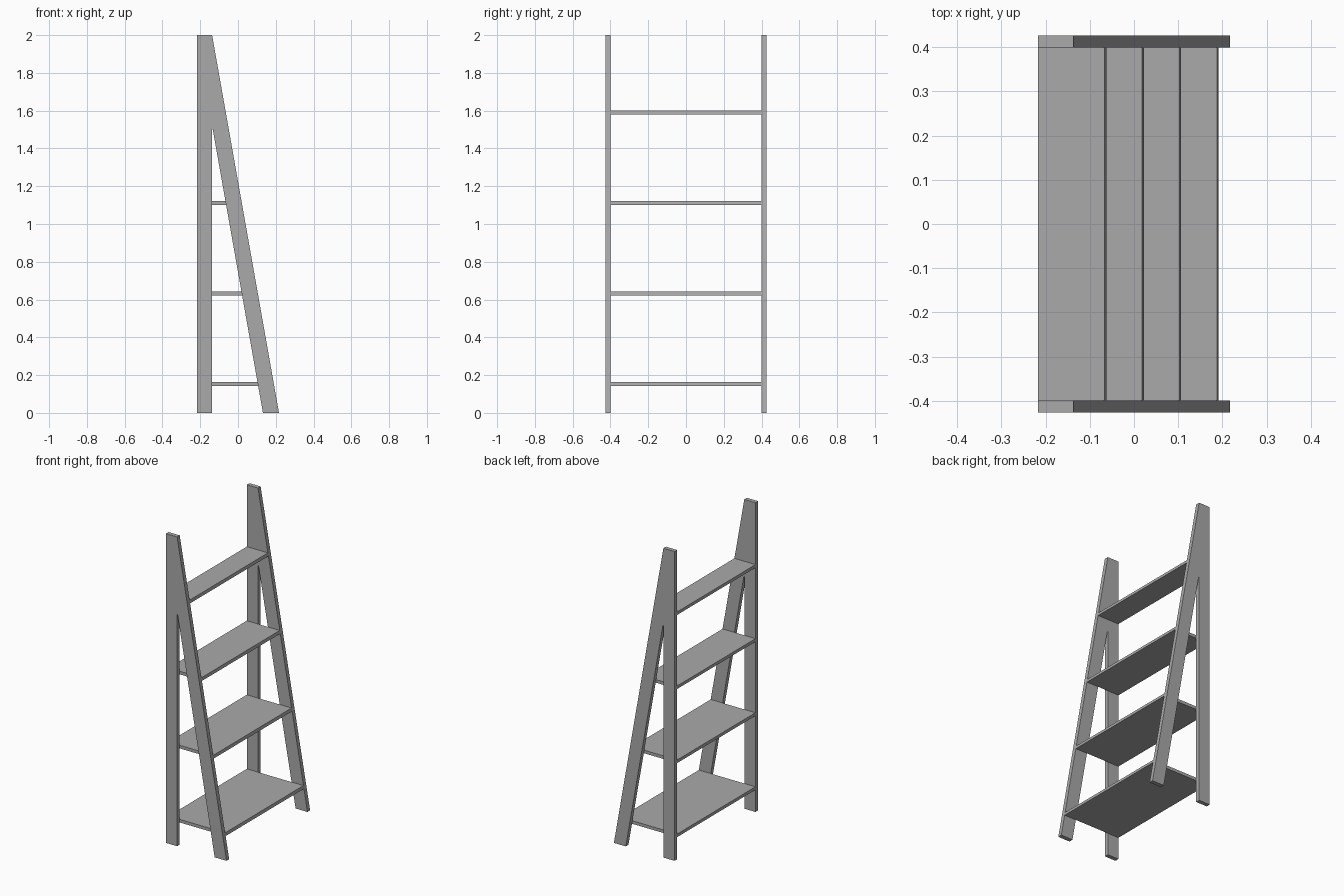
import bpy
import bmesh

cube = bpy.data.objects.get("Cube")
if cube:
    bpy.data.objects.remove(cube, do_unlink=True)

# Single painted grey finish
GREY = (0.4, 0.4, 0.4, 1.0)
paint = bpy.data.materials.new("grey_paint")
paint.use_nodes = True
paint.diffuse_color = GREY
paint.node_tree.nodes["Principled BSDF"].inputs["Base Color"].default_value = GREY

# Main dimensions
HEIGHT = 2.0
BACK, POST_FRONT = -0.217, -0.137
FOOT_FRONT, LEG_WIDTH = 0.217, 0.085
NOTCH = 1.5
INNER, OUTER = 0.4, 0.427
THICKNESS = 0.02
SHELF_TOPS = {"bottom": 0.163, "lower_middle": 0.642, "upper_middle": 1.121, "top": 1.6}


def slope_x(z):
    """Front edge of the leaning leg at height z."""
    return FOOT_FRONT + (POST_FRONT - FOOT_FRONT) * z / HEIGHT


def extrude_profile(name, profile, y0, y1):
    """Extrude an (x, z) outline along y."""
    bm = bmesh.new()
    face = bm.faces.new([bm.verts.new((x, y0, z)) for x, z in profile])
    new = bmesh.ops.extrude_face_region(bm, geom=[face])["geom"]
    moved = [v for v in new if isinstance(v, bmesh.types.BMVert)]
    bmesh.ops.translate(bm, verts=moved, vec=(0, y1 - y0, 0))
    bmesh.ops.recalc_face_normals(bm, faces=bm.faces)
    mesh = bpy.data.meshes.new(name)
    bm.to_mesh(mesh)
    bm.free()
    mesh.materials.append(paint)
    obj = bpy.data.objects.new(name, mesh)
    bpy.context.collection.objects.link(obj)
    return obj


# Side frames: upright post joined to a leaning leg
frame = [
    (BACK, 0), (POST_FRONT, 0), (POST_FRONT, NOTCH),
    (slope_x(NOTCH) - LEG_WIDTH, NOTCH), (FOOT_FRONT - LEG_WIDTH, 0),
    (FOOT_FRONT, 0), (POST_FRONT, HEIGHT), (BACK, HEIGHT),
]
extrude_profile("front_side_frame", frame, -OUTER, -INNER)
extrude_profile("rear_side_frame", frame, INNER, OUTER)

# Shelves with front edges cut flush to the slope
for label, top in SHELF_TOPS.items():
    under = top - THICKNESS
    outline = [(BACK, under), (slope_x(under), under), (slope_x(top), top), (BACK, top)]
    extrude_profile(label + "_shelf", outline, -INNER, INNER)
